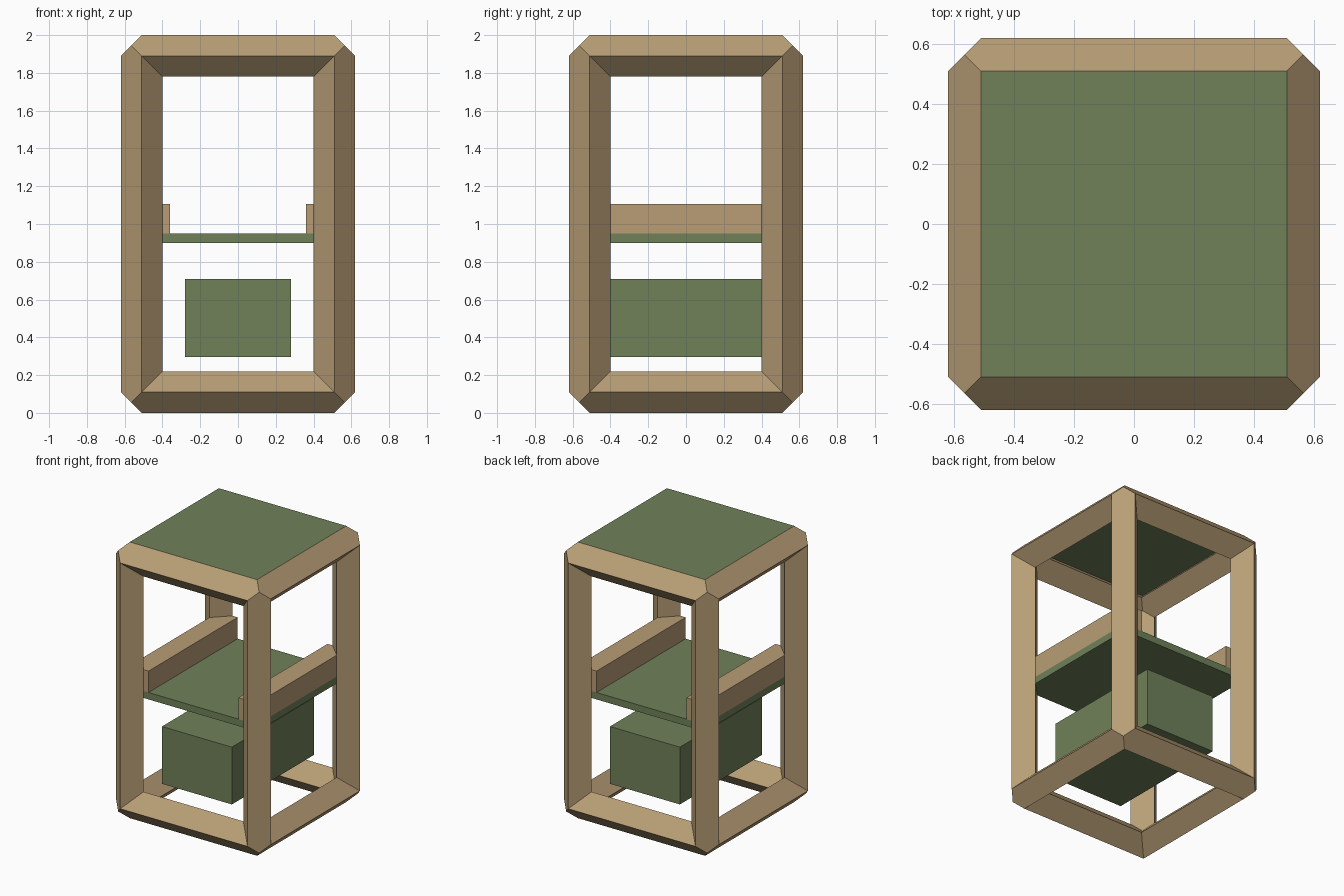
import bpy, bmesh
from itertools import product
from mathutils import Vector

if "Cube" in bpy.data.objects:
    bpy.data.objects.remove(bpy.data.objects["Cube"])


def material(name, rgb):
    m = bpy.data.materials.new(name)
    m.diffuse_color = (*rgb, 1)
    m.use_nodes = True
    m.node_tree.nodes["Principled BSDF"].inputs["Base Color"].default_value = m.diffuse_color
    return m


wood = material("tan_wood", (0.48, 0.34, 0.18))
green = material("green_paint", (0.16, 0.22, 0.10))


def add_object(name, bm, mat):
    bmesh.ops.recalc_face_normals(bm, faces=bm.faces)
    me = bpy.data.meshes.new(name)
    bm.to_mesh(me)
    bm.free()
    me.materials.append(mat)
    ob = bpy.data.objects.new(name, me)
    bpy.context.collection.objects.link(ob)
    return ob


def box(name, lo, hi, mat):
    lo, hi = Vector(lo), Vector(hi)
    bm = bmesh.new()
    bmesh.ops.create_cube(bm, size=1)
    for v in bm.verts:
        v.co = (lo + hi) / 2 + v.co * (hi - lo)
    return add_object(name, bm, mat)


# Frame: twelve diamond-section beams mitred together at eight corners
R = 0.11
HALF = Vector((0.51, 0.51, 0.89))
bm = bmesh.new()
corners = {}
for s in product((-1, 1), repeat=3):
    c = Vector([s[i] * HALF[i] for i in range(3)]) + Vector((0, 0, 1))
    d = Vector(s)
    axis = [Vector([s[i] if i == k else 0 for i in range(3)]) for k in range(3)]
    corners[s] = dict(
        out=[bm.verts.new(c + R * a) for a in axis],
        inn=[bm.verts.new(c - R * (d - a)) for a in axis],
        tip=bm.verts.new(c + R / 2 * d),
        pit=bm.verts.new(c - R / 2 * d))

for k in range(3):
    i, j = (k + 1) % 3, (k + 2) % 3
    for s in corners:
        if s[k] < 0:
            a = corners[s]
            b = corners[tuple(1 if n == k else s[n] for n in range(3))]
            for ring, end in (("out", "tip"), ("inn", "pit")):
                bm.faces.new((a[ring][i], a[end], a[ring][j],
                              b[ring][j], b[end], b[ring][i]))
            for n in (i, j):
                bm.faces.new((a["out"][n], a["inn"][n], b["inn"][n], b["out"][n]))
add_object("frame", bm, wood)

# Panels, lower block and side rails
box("top_panel", (-0.51, -0.51, 1.95), (0.51, 0.51, 2.0), green)
box("shelf", (-0.51, -0.51, 0.90), (0.51, 0.51, 0.95), green)
box("lower_block", (-0.28, -0.47, 0.295), (0.28, 0.47, 0.71), green)
for side, x0, x1 in (("left", -0.51, -0.36), ("right", 0.36, 0.51)):
    box(side + "_rail", (x0, -0.51, 0.95), (x1, 0.51, 1.105), wood)
